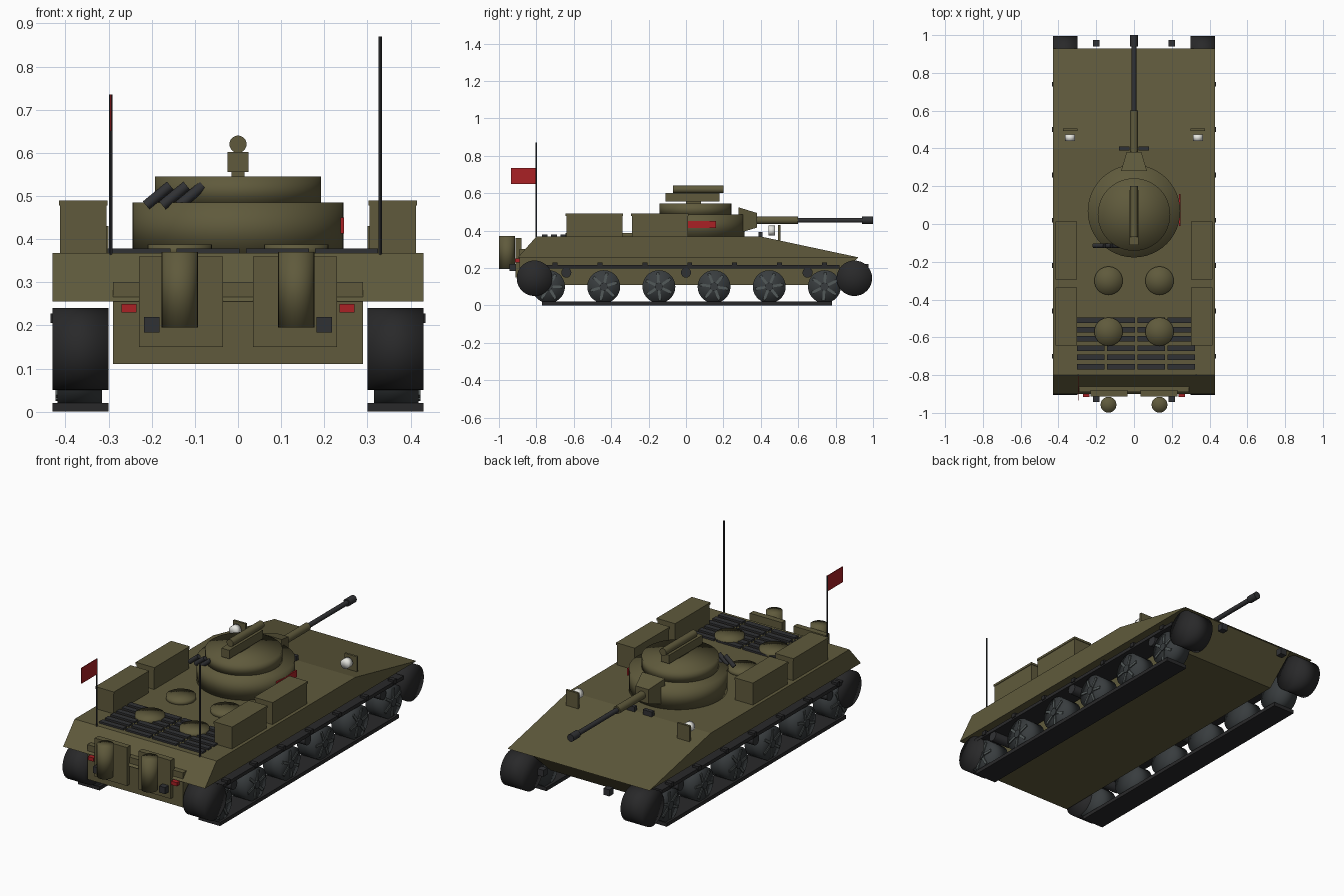
import bpy, bmesh
from math import pi, radians
from mathutils import Vector

if "Cube" in bpy.data.objects:
    bpy.data.objects.remove(bpy.data.objects["Cube"])


def material(name, color):
    m = bpy.data.materials.new(name)
    m.use_nodes = True
    rgba = (*color, 1)
    m.diffuse_color = rgba
    m.node_tree.nodes["Principled BSDF"].inputs["Base Color"].default_value = rgba
    return m


OLIVE = material("olive paint", (0.115, 0.102, 0.045))
RUBBER = material("track black", (0.022, 0.022, 0.023))
METAL = material("dark metal", (0.03, 0.031, 0.034))
WHEEL = material("wheel grey", (0.04, 0.046, 0.049))
SPOKE = material("spoke grey", (0.085, 0.1, 0.1))
RED = material("red", (0.4, 0.015, 0.018))
WHITE = material("lamp white", (0.85, 0.85, 0.8))


def box(name, xs, ys, zs, mat):
    """Box between pairs of limits along each axis."""
    lim = (xs, ys, zs)
    bpy.ops.mesh.primitive_cube_add(size=1, location=[(a + b) / 2 for a, b in lim])
    ob = bpy.context.object
    ob.name = name
    ob.scale = [abs(b - a) for a, b in lim]
    bpy.ops.object.transform_apply(location=False, rotation=False, scale=True)
    ob.data.materials.append(mat)
    return ob


def rod(name, start, end, r, mat, sides=24, r2=None, soft=False):
    """Round part from start to end; soft ones blend their shading over the rim."""
    a, b = Vector(start), Vector(end)
    bpy.ops.mesh.primitive_cone_add(vertices=sides, radius1=r, radius2=r if r2 is None else r2,
                                    depth=(b - a).length, location=(a + b) / 2,
                                    end_fill_type='TRIFAN' if soft else 'NGON')
    ob = bpy.context.object
    ob.name = name
    ob.rotation_euler = (b - a).to_track_quat('Z', 'Y').to_euler()
    ob.data.materials.append(mat)
    if soft:
        bpy.ops.object.shade_smooth()
    else:
        bpy.ops.object.shade_smooth_by_angle(angle=radians(40))
    return ob


def side_profile(name, points, half, mat):
    """Extrude a (y, z) outline across the width."""
    bm = bmesh.new()
    f = bm.faces.new([bm.verts.new((-half, y, z)) for y, z in points])
    out = bmesh.ops.extrude_face_region(bm, geom=[f])["geom"]
    bmesh.ops.translate(bm, vec=(2 * half, 0, 0),
                        verts=[v for v in out if isinstance(v, bmesh.types.BMVert)])
    bmesh.ops.recalc_face_normals(bm, faces=bm.faces)
    me = bpy.data.meshes.new(name)
    bm.to_mesh(me)
    bm.free()
    me.materials.append(mat)
    ob = bpy.data.objects.new(name, me)
    bpy.context.collection.objects.link(ob)
    return ob


# Hull
side_profile("upper_hull", [(-0.9, 0.255), (-0.8, 0.368), (0.4, 0.368), (0.93, 0.255)], 0.43, OLIVE)
side_profile("lower_hull", [(-0.89, 0.11), (-0.89, 0.3), (0.7, 0.3), (0.92, 0.255), (0.76, 0.11)],
             0.29, OLIVE)

# Running gear, tail and stowage on both sides
for s, side in ((1, "left"), (-1, "right")):
    inner, outer = s * 0.3, s * 0.43
    for y, end in ((-0.81, "tail"), (0.9, "gun")):
        rod(f"{side}_{end}_drum", (inner, y, 0.145), (outer, y, 0.145), 0.095, RUBBER, 32, soft=True)
    box(f"{side}_track_bottom", (inner, outer), (-0.77, 0.78), (0, 0.02), RUBBER)
    box(f"{side}_track_top", (inner, outer), (-0.8, 0.82), (0.197, 0.216), RUBBER)
    for i in range(7):
        y = -0.7 + i * 0.24
        box(f"{side}_track_pad", (s * 0.4, s * 0.435), (y - 0.013, y + 0.013), (0.205, 0.228), RUBBER)
    for i in range(6):
        y = -0.735 + i * 0.295
        rod(f"{side}_road_wheel", (s * 0.315, y, 0.1), (s * 0.418, y, 0.1), 0.088, WHEEL, 28, soft=True)
        rod(f"{side}_wheel_hub", (s * 0.41, y, 0.1), (s * 0.428, y, 0.1), 0.022, WHEEL, 12)
        for k in range(3):
            bar = box(f"{side}_wheel_spokes", (s * 0.412, s * 0.423), (y - 0.075, y + 0.075),
                      (0.093, 0.107), SPOKE)
            bar.rotation_euler.x = k * pi / 3 + 0.3 * i
    for y in (-0.64, 0, 0.65):
        rod(f"{side}_return_roller", (s * 0.31, y, 0.175), (s * 0.425, y, 0.175), 0.027, METAL, 16)

    for y in (-0.64, -0.29):
        box(f"{side}_stowage_box", (s * 0.305, s * 0.412), (y, y + 0.3), (0.36, 0.48), OLIVE)
        box(f"{side}_stowage_lid", (s * 0.302, s * 0.415), (y - 0.003, y + 0.303), (0.478, 0.49), OLIVE)

    # Tail plates, exhausts, lamps and tow hooks
    box(f"{side}_tail_panel", (s * 0.035, s * 0.23), (-0.912, -0.88), (0.15, 0.36), OLIVE)
    rod(f"{side}_exhaust", (s * 0.135, -0.957, 0.195), (s * 0.135, -0.957, 0.37), 0.042, OLIVE,
        24, soft=True)
    box(f"{side}_tail_lamp", (s * 0.235, s * 0.27), (-0.915, -0.885), (0.23, 0.25), RED)
    for y in (-0.925, 0.957):
        box(f"{side}_tow_hook", (s * 0.182, s * 0.218), (y - 0.018, y + 0.018), (0.184, 0.22), METAL)

    # Deck hatches and fans
    for y, part in ((-0.3, "hatch"), (-0.57, "fan_cover")):
        rod(f"{side}_{part}", (s * 0.135, y, 0.36), (s * 0.135, y, 0.388), 0.075, OLIVE, 28, soft=True)

    # Head lamps with guards, and sight blocks
    rod(f"{side}_head_lamp", (s * 0.338, 0.44, 0.4), (s * 0.338, 0.475, 0.4), 0.026, WHITE, 16, soft=True)
    box(f"{side}_lamp_guard", (s * 0.3, s * 0.375), (0.493, 0.505), (0.345, 0.43), OLIVE)
    box(f"{side}_sight_block", (s * 0.025, s * 0.08), (0.388, 0.41), (0.366, 0.393), METAL)

# Engine grille
for row in range(6):
    for col in range(4):
        x, y = -0.229 + col * 0.16, -0.51 - row * 0.049
        box("grille_slat", (x - 0.073, x + 0.073), (y - 0.015, y + 0.015), (0.36, 0.378), METAL)

# Turret
rod("turret_base", (0, 0.068, 0.365), (0, 0.068, 0.485), 0.245, OLIVE, 48, soft=True)
rod("turret_top", (0, 0.05, 0.48), (0, 0.05, 0.545), 0.192, OLIVE, 48, soft=True)
box("roof_mount", (-0.024, 0.024), (-0.11, 0.18), (0.555, 0.602), OLIVE)
rod("roof_tube", (0, -0.07, 0.62), (0, 0.2, 0.62), 0.02, OLIVE, 20)
box("roof_post", (-0.015, 0.015), (0.0, 0.08), (0.53, 0.56), OLIVE)
box("turret_marker", (0.238, 0.246), (-0.01, 0.16), (0.413, 0.45), RED)
for i in range(3):
    x = -0.185 + i * 0.038
    rod("smoke_launcher", (x - 0.028, -0.115, 0.478), (x + 0.028, -0.115, 0.524), 0.012, METAL, 12)

# Gun
mantlet = rod("mantlet", (0, 0.28, 0.455), (0, 0.38, 0.455), 0.115, OLIVE, 4, r2=0.065)
mantlet.rotation_euler.rotate_axis('Z', pi / 4)
mantlet.scale = (0.85, 0.85, 1)
rod("gun_sleeve", (0, 0.36, 0.455), (0, 0.6, 0.455), 0.021, OLIVE)
rod("gun_barrel", (0, 0.58, 0.455), (0, 0.96, 0.455), 0.013, METAL)
rod("muzzle", (0, 0.94, 0.455), (0, 1.0, 0.455), 0.02, METAL)

# Aerial and flag
rod("aerial", (0.33, -0.8, 0.36), (0.33, -0.8, 0.87), 0.004, METAL, 8)
rod("flag_pole", (-0.295, -0.8, 0.36), (-0.295, -0.8, 0.735), 0.004, METAL, 8)
box("flag", (-0.297, -0.293), (-0.935, -0.8), (0.65, 0.735), RED)
